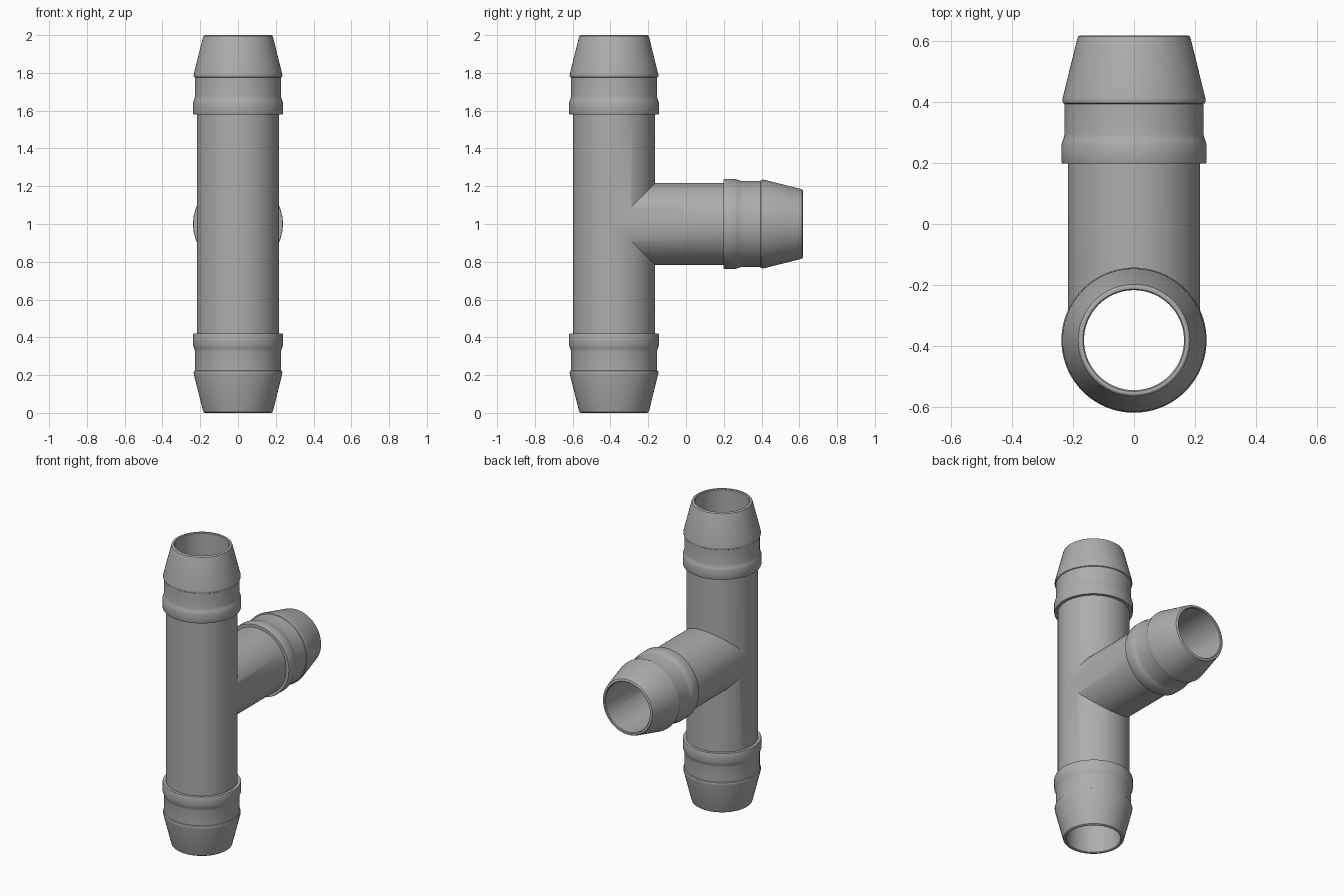
import bpy
import bmesh
from math import sin, cos, pi, radians
from mathutils import Vector

old = bpy.data.objects.get("Cube")
if old:
    bpy.data.objects.remove(old, do_unlink=True)

SEGMENTS = 96
AXIS_Y = -0.381      # the straight run sits forward of the branch
BORE = 0.164
# (radius, distance from the centre): pipe, stop collar, neck, barb, tip, bore
PROFILE = [
    (0.217, 0), (0.217, 0.58), (0.236, 0.58), (0.238, 0.585),
    (0.238, 0.642), (0.235, 0.652), (0.230, 0.665), (0.228, 0.675),
    (0.228, 0.775), (0.233, 0.778), (0.235, 0.785), (0.234, 0.795),
    (0.186, 0.988), (0.183, 0.996), (0.177, 1), (0.168, 1),
    (BORE, 0.995), (BORE, 0),
]

mat = bpy.data.materials.new("grey_plastic")
mat.use_nodes = True
grey = (0.42, 0.42, 0.42, 1)
mat.diffuse_color = grey
bsdf = next(n for n in mat.node_tree.nodes if n.type == 'BSDF_PRINCIPLED')
bsdf.inputs["Base Color"].default_value = grey
bsdf.inputs["Roughness"].default_value = 0.5


def up_arm(u, v, d):
    return Vector((u, v, d))


def down_arm(u, v, d):
    return Vector((u, v, -d))


def branch_arm(u, v, d):
    return Vector((u, d, v))


def add_arm(bm, place, mitre):
    """Revolve the hollow profile; its inner ends are cut on the mitre."""
    rings = []
    for r, dist in PROFILE:
        ring = []
        for i in range(SEGMENTS):
            a = 2 * pi * i / SEGMENTS
            u, v = r * cos(a), r * sin(a)
            d = dist if dist > 0 else mitre(v)
            ring.append(bm.verts.new(place(u, v, d)))
        rings.append(ring)
    for a, b in zip(rings, rings[1:]):
        for i in range(SEGMENTS):
            j = (i + 1) % SEGMENTS
            bm.faces.new((a[i], a[j], b[j], b[i]))


# Three mitred arms welded into one hollow tee
bm = bmesh.new()
add_arm(bm, up_arm, lambda v: max(v, 0))
add_arm(bm, down_arm, lambda v: max(v, 0))
add_arm(bm, branch_arm, abs)
bmesh.ops.remove_doubles(bm, verts=bm.verts, dist=0.0001)
bmesh.ops.recalc_face_normals(bm, faces=bm.faces)
bmesh.ops.translate(bm, verts=bm.verts, vec=(0, AXIS_Y, 1))

mesh = bpy.data.meshes.new("barbed_tee_fitting")
bm.to_mesh(mesh)
bm.free()
mesh.materials.append(mat)
tee = bpy.data.objects.new("barbed_tee_fitting", mesh)
bpy.context.collection.objects.link(tee)

# Smooth walls with crisp collar and mitre edges
bpy.ops.object.select_all(action='DESELECT')
tee.select_set(True)
bpy.context.view_layer.objects.active = tee
bpy.ops.object.shade_smooth_by_angle(angle=radians(30))
